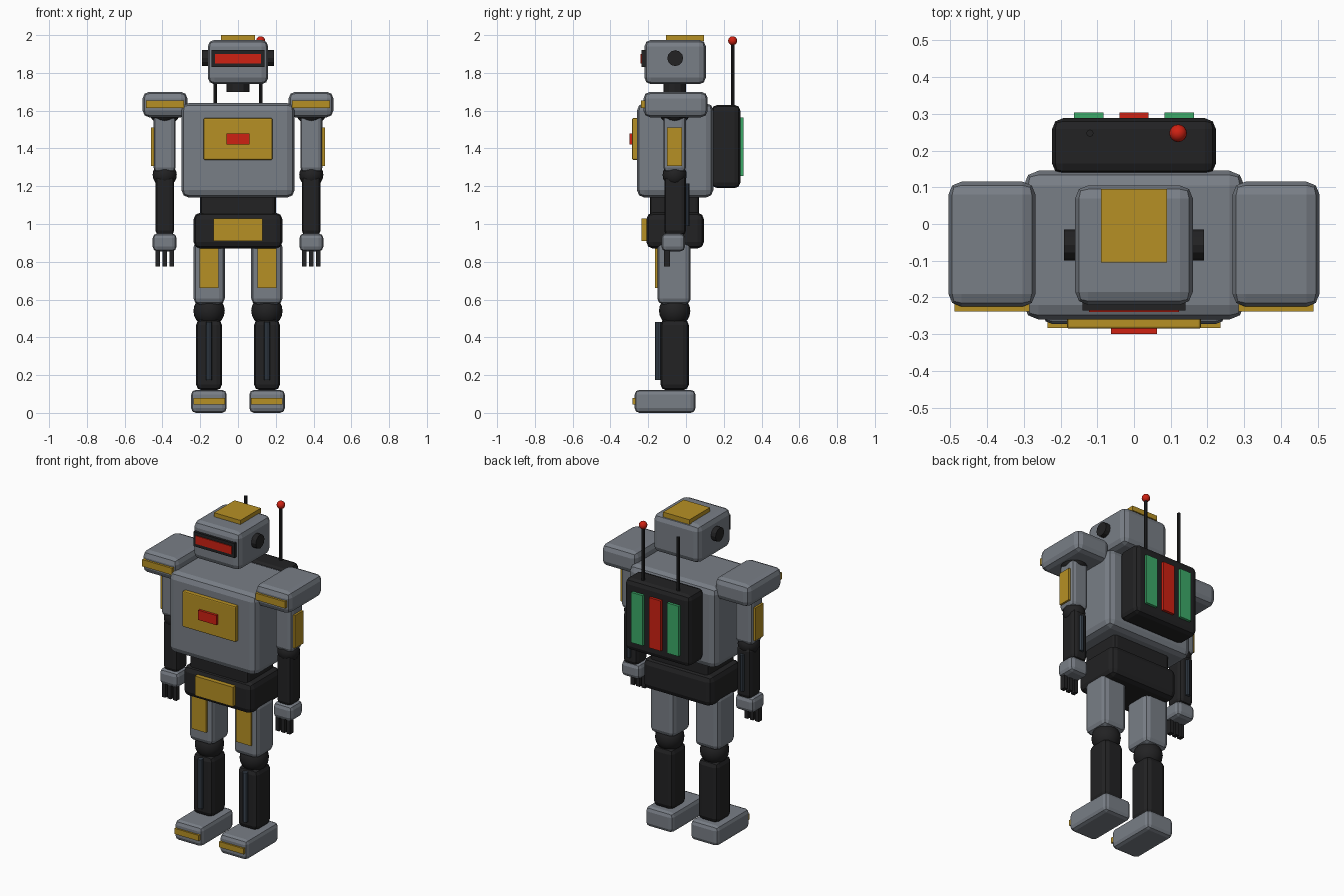
import bpy
import math

if "Cube" in bpy.data.objects:
    bpy.data.objects.remove(bpy.data.objects["Cube"])


def material(name, rgb):
    m = bpy.data.materials.new(name)
    m.diffuse_color = (*rgb, 1)
    m.use_nodes = True
    m.node_tree.nodes["Principled BSDF"].inputs["Base Color"].default_value = m.diffuse_color
    return m


GREY = material("steel grey", (0.19, 0.21, 0.24))
BLACK = material("black", (0.016, 0.016, 0.017))
GOLD = material("gold", (0.47, 0.28, 0.018))
RED = material("red", (0.62, 0.015, 0.006))
GREEN = material("green", (0.045, 0.40, 0.14))
SLATE = material("dark slate", (0.04, 0.055, 0.075))


def finish(name, mat):
    ob = bpy.context.object
    ob.name = name
    ob.data.materials.append(mat)
    return ob


def box(name, mat, x, y, z, bevel=0.0):
    """Box from (min, max) ranges, with rounded edges if bevel is given."""
    bpy.ops.mesh.primitive_cube_add(size=1, location=[(a + b) / 2 for a, b in (x, y, z)])
    ob = finish(name, mat)
    ob.scale = [b - a for a, b in (x, y, z)]
    bpy.ops.object.transform_apply(location=False, rotation=False, scale=True)
    if bevel:
        mod = ob.modifiers.new("Bevel", 'BEVEL')
        mod.width = bevel
        mod.segments = 2
    return ob


def rod(name, mat, radius, x, y, z, sides=12):
    """Upright cylinder, z is a (min, max) range."""
    bpy.ops.mesh.primitive_cylinder_add(vertices=sides, radius=radius, depth=z[1] - z[0],
                                        location=(x, y, (z[0] + z[1]) / 2))
    return finish(name, mat)


def ball(name, mat, radius, loc, segments=16, rings=10):
    bpy.ops.mesh.primitive_uv_sphere_add(segments=segments, ring_count=rings,
                                         radius=radius, location=loc)
    ob = finish(name, mat)
    bpy.ops.object.shade_smooth_by_angle()
    return ob


# Head, visor and crest
box("head", GREY, (-0.16, 0.16), (-0.22, 0.105), (1.74, 1.975), 0.035)
box("head_crest", GOLD, (-0.09, 0.09), (-0.105, 0.095), (1.97, 2.0))
box("visor_frame", BLACK, (-0.14, 0.14), (-0.235, -0.20), (1.83, 1.92))
box("visor", RED, (-0.122, 0.122), (-0.24, -0.23), (1.85, 1.90))
rod("neck", BLACK, 0.06, 0, -0.06, (1.70, 1.76))

# Torso with chest plate
box("torso", GREY, (-0.30, 0.30), (-0.26, 0.145), (1.14, 1.64), 0.04)
box("chest_plate", GOLD, (-0.182, 0.182), (-0.285, -0.25), (1.34, 1.56), 0.006)
box("chest_light", RED, (-0.062, 0.062), (-0.30, -0.28), (1.42, 1.48))

# Waist and pelvis
box("waist", BLACK, (-0.20, 0.20), (-0.19, 0.07), (1.03, 1.16), 0.02)
box("pelvis", BLACK, (-0.235, 0.235), (-0.21, 0.095), (0.87, 1.06), 0.035)
box("belt_plate", GOLD, (-0.13, 0.13), (-0.235, -0.20), (0.91, 1.03))

# Backpack with light panels
box("backpack", BLACK, (-0.223, 0.223), (0.135, 0.288), (1.19, 1.63), 0.03)
for x, mat in ((-0.123, GREEN), (0, RED), (0.123, GREEN)):
    box("backpack_panel", mat, (x - 0.04, x + 0.04), (0.28, 0.304), (1.255, 1.565))
ball("antenna_tip", RED, 0.024, (0.12, 0.247, 1.97))

# Mirrored parts
for s, side in ((-1, "right"), (1, "left")):
    def sbox(name, mat, x, y, z, bevel=0.0):
        return box(side + "_" + name, mat, sorted((s * x[0], s * x[1])), y, z, bevel)

    # Antenna and ear
    rod(side + "_antenna", BLACK, 0.01, s * 0.12, 0.247, (1.58, 1.96), 8)
    ear = rod(side + "_ear", BLACK, 0.042, s * 0.165, -0.057, (1.852, 1.904))
    ear.location.z = 1.878
    ear.rotation_euler.y = math.pi / 2

    # Arm
    sbox("shoulder_pad", GREY, (0.268, 0.505), (-0.225, 0.115), (1.565, 1.70), 0.035)
    sbox("shoulder_stripe", GOLD, (0.285, 0.488), (-0.238, -0.215), (1.613, 1.655))
    ball(side + "_shoulder_joint", BLACK, 0.085, (s * 0.388, -0.06, 1.605))
    sbox("upper_arm", GREY, (0.33, 0.448), (-0.12, 0.0), (1.275, 1.58), 0.025)
    sbox("upper_arm_plate", GOLD, (0.44, 0.46), (-0.10, -0.02), (1.307, 1.51))
    ball(side + "_elbow", BLACK, 0.064, (s * 0.388, -0.06, 1.26))
    sbox("forearm", BLACK, (0.338, 0.437), (-0.115, 0.0), (0.94, 1.26), 0.025)
    rod(side + "_forearm_piston", SLATE, 0.013, s * 0.388, 0.005, (0.99, 1.215), 8)
    sbox("hand", GREY, (0.325, 0.452), (-0.13, -0.005), (0.855, 0.95), 0.025)
    for x in (0.351, 0.388, 0.425):
        sbox("finger", BLACK, (x - 0.012, x + 0.012), (-0.117, -0.085), (0.775, 0.875))

    # Leg
    sbox("thigh", GREY, (0.07, 0.235), (-0.152, 0.025), (0.575, 0.91), 0.03)
    sbox("thigh_plate", GOLD, (0.103, 0.203), (-0.165, -0.145), (0.66, 0.88))
    ball(side + "_knee", BLACK, 0.083, (s * 0.153, -0.06, 0.54))
    sbox("shin", BLACK, (0.085, 0.222), (-0.135, 0.015), (0.12, 0.495), 0.03)
    rod(side + "_shin_piston", SLATE, 0.016, s * 0.153, -0.147, (0.175, 0.48), 8)
    sbox("foot", GREY, (0.06, 0.248), (-0.272, 0.05), (0.0, 0.122), 0.025)
    sbox("toe_stripe", GOLD, (0.07, 0.236), (-0.283, -0.265), (0.045, 0.08))
